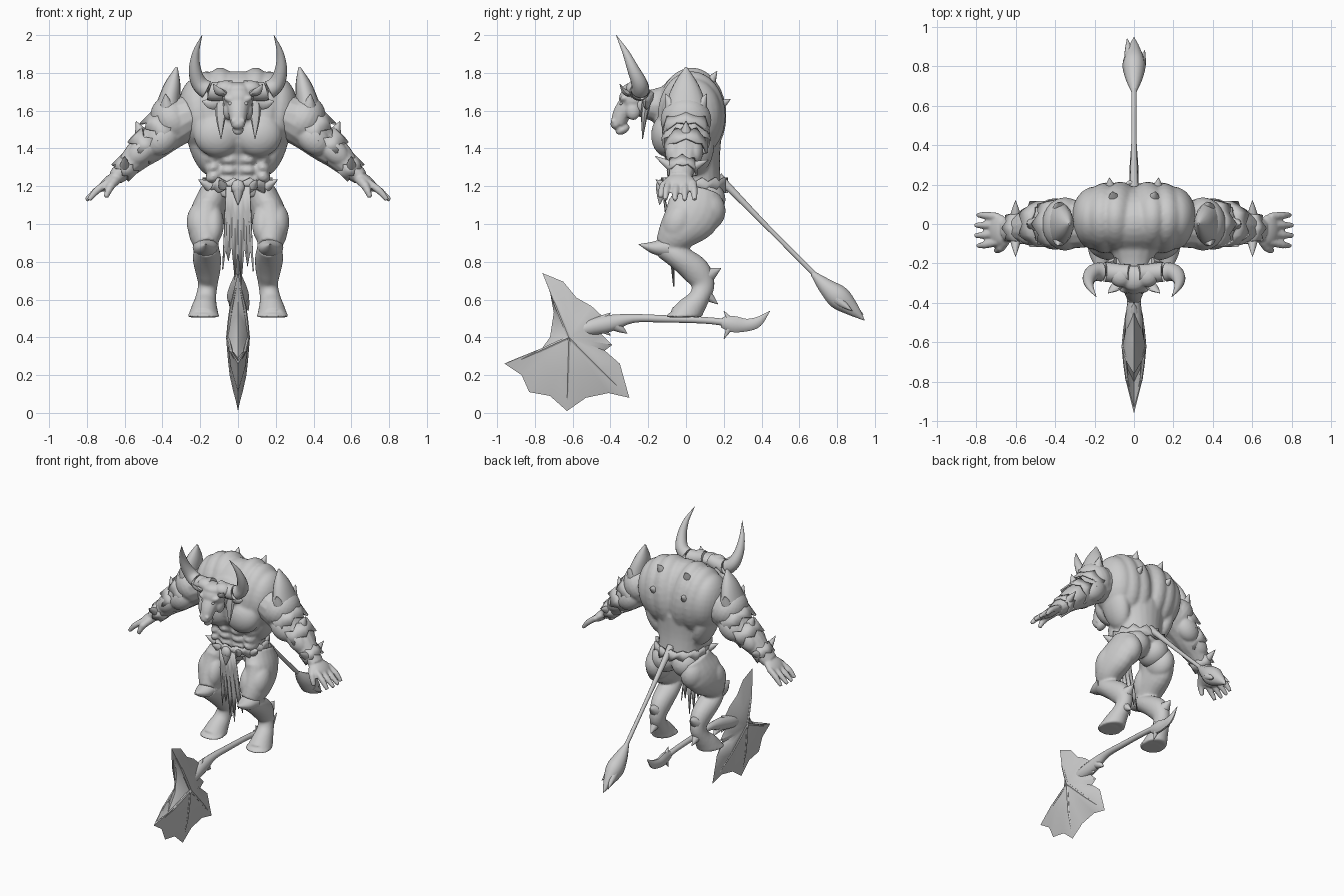
import bpy, bmesh, math
from mathutils import Vector, Matrix, Euler

cube = bpy.data.objects.get("Cube")
if cube:
    bpy.data.objects.remove(cube, do_unlink=True)
grey = bpy.data.materials.new("stone grey")
grey.use_nodes = True
grey.diffuse_color = grey.node_tree.nodes["Principled BSDF"].inputs["Base Color"].default_value = (.6, .6, .6, 1)

# Ellipsoid with the given half sizes
def ball(mesh, place, size, turn=(0, 0, 0)):
    matrix = Matrix.LocRotScale(Vector(place), Euler(turn), Vector(size))
    bmesh.ops.create_uvsphere(mesh, u_segments=24, v_segments=16, radius=1, matrix=matrix)

# Ellipsoid and its mirror image
def twins(mesh, place, size, turn=(0, 0, 0)):
    for side in (1, -1):
        ball(mesh, (side * place[0], place[1], place[2]), size, (turn[0], side * turn[1], side * turn[2]))

# Rounded rings lofted along a smoothed path of x, y, z, radius, second radius
def tube(mesh, path, sides=14, steps=4):
    keys = [Vector(key if len(key) == 5 else (*key, key[-1])) for key in path]
    keys = [keys[0] * 2 - keys[1]] + keys + [keys[-1] * 2 - keys[-2]]
    points = []
    for before, start, end, after in zip(keys, keys[1:], keys[2:], keys[3:]):
        for t in (step / steps for step in range(steps)):
            points.append(start + (end - before) * (t / 2) + (before * 2 - start * 5 + end * 4 - after) * (t * t / 2)
                          + (start * 3 - before - end * 3 + after) * (t ** 3 / 2))
    points.append(keys[-2])
    rings = []
    for index, point in enumerate(points):
        along = Vector((points[min(index + 1, len(points) - 1)] - points[max(index - 1, 0)])[:3]).normalized()
        guide = Vector((1, 0, 0)) if abs(along.x) < .9 else Vector((0, 0, 1))
        across = (guide - along * guide.dot(along)).normalized() * max(point[3], .001)
        other = along.cross(across.normalized()) * max(point[4], .001)
        angles = [math.tau * corner / sides for corner in range(sides)]
        rings.append([mesh.verts.new(Vector(point[:3]) + across * math.cos(a) + other * math.sin(a)) for a in angles])
    for low, high in zip(rings, rings[1:]):
        for corner in range(sides):
            mesh.faces.new((low[corner - 1], low[corner], high[corner], high[corner - 1]))
    mesh.faces.new(rings[0])
    mesh.faces.new(rings[-1])

# Slightly swollen thorn
def spike(mesh, base, tip, radius):
    middle = Vector(base).lerp(Vector(tip), .45)
    tube(mesh, [(*base, radius), (*middle, radius * .65), (*tip, .001)], sides=10, steps=2)

# Band with jagged rims
def crown(mesh, place, turn, width, depth, height, teeth, jag):
    matrix = Matrix.LocRotScale(Vector(place), Euler((0, turn, 0)), None)
    rows = []
    for sign in (-1, 1):
        rows.append([])
        for index in range(teeth * 2):
            angle, tooth = math.pi * index / teeth, index % 2
            flare = 1 + tooth * .1
            rows[-1].append(mesh.verts.new(matrix @ Vector((
                width * flare * math.cos(angle), depth * flare * math.sin(angle), sign * (height + jag * tooth)))))
    for index in range(teeth * 2):
        mesh.faces.new((rows[0][index - 1], rows[0][index], rows[1][index], rows[1][index - 1]))

# Finished object, optionally fused into one skin or thickened
def make(name, mesh, blend=0, thick=0):
    bmesh.ops.recalc_face_normals(mesh, faces=mesh.faces)
    data = bpy.data.meshes.new(name)
    mesh.to_mesh(data)
    data.materials.append(grey)
    part = bpy.data.objects.new(name, data)
    bpy.context.collection.objects.link(part)
    bpy.ops.object.select_all(action="DESELECT")
    part.select_set(True)
    bpy.context.view_layer.objects.active = part
    bpy.ops.object.shade_smooth_by_angle(angle=math.radians(40))
    if blend:
        fuse = part.modifiers.new("fuse", "REMESH")
        fuse.mode, fuse.voxel_size, fuse.use_smooth_shade = "VOXEL", blend, True
        relax = part.modifiers.new("relax", "SMOOTH")
        relax.factor, relax.iterations = .5, 3
    if thick:
        part.modifiers.new("thickness", "SOLIDIFY").thickness = thick

# Left part and its mirrored right part
def make_pair(name, mesh, blend=0, thick=0):
    make("left_" + name, mesh, blend, thick)
    bmesh.ops.scale(mesh, vec=(-1, 1, 1), verts=mesh.verts)
    make("right_" + name, mesh, blend, thick)

# Torso: rib cage, back lobes, chest, stomach and hips
torso = bmesh.new()
ball(torso, (0, .01, 1.56), (.25, .18, .25))
tube(torso, [(0, .03, 1.45, .2, .16), (0, .05, 1.3, .16, .13), (0, .06, 1.15, .15, .13)], sides=24)
for across, reach, height in ((.07, .185, .255), (.145, .18, .235), (.2, .16, .2)):
    twins(torso, (across, .03, 1.575), (.115, reach, height), (0, .12, 0))
twins(torso, (.11, -.1, 1.47), (.125, .085, .115), (0, -.2, 0))
twins(torso, (.19, .04, 1.42), (.07, .11, .17), (0, .3, 0))
for row in range(3):
    twins(torso, (.05, -.07 + row * .01, 1.34 - row * .055), (.05, .045, .03))
    twins(torso, (.13, -.03, 1.35 - row * .05), (.045, .07, .035), (0, .5, 0))
twins(torso, (.08, .1, 1.13), (.1, .11, .1))
tube(torso, [(0, -.06, 1.63, .15, .12), (0, -.18, 1.63, .1, .085), (0, -.28, 1.64, .065, .06)])
make("torso", torso, blend=.011)

back_thorns = bmesh.new()
spike(back_thorns, (.1, .12, 1.74), (.11, .165, 1.81), .035)
spike(back_thorns, (.12, .18, 1.63), (.125, .235, 1.66), .03)
make_pair("back_thorns", back_thorns)

# Head: skull, long muzzle, brow, mane, ears and horns
head = bmesh.new()
ball(head, (0, -.28, 1.66), (.08, .075, .075))
tube(head, [(0, -.28, 1.66, .07, .06), (0, -.335, 1.59, .052, .05), (0, -.36, 1.53, .04, .04)])
ball(head, (0, -.37, 1.53), (.038, .03, .03))
ball(head, (0, -.335, 1.5), (.03, .04, .024), (.5, 0, 0))
twins(head, (.022, -.385, 1.545), (.016, .014, .014))
twins(head, (.045, -.325, 1.66), (.035, .025, .018), (0, -.4, 0))
twins(head, (.05, -.28, 1.6), (.03, .04, .05))
ball(head, (0, -.275, 1.71), (.07, .065, .04))
twins(head, (.065, -.265, 1.715), (.06, .055, .045))
make("head", head, blend=.007)

eye = bmesh.new()
ball(eye, (.04, -.343, 1.637), (.014, .009, .009), (0, -.3, 0))
make_pair("eye", eye)

mane = bmesh.new()
tube(mane, [(.07, -.2, 1.68, .05, .03), (.09, -.22, 1.58, .03, .018), (.09, -.23, 1.45, .002)], sides=8)
tube(mane, [(.08, -.2, 1.67, .05, .03), (.14, -.21, 1.64, .035, .018), (.19, -.215, 1.65, .002)], sides=8)
make_pair("mane_tuft", mane)

ear = bmesh.new()
tube(ear, [(.06, -.29, 1.69, .02), (.1, -.325, 1.7, .025, .014), (.13, -.35, 1.74, .002)], sides=8)
make_pair("ear", ear)

horn = bmesh.new()
tube(horn, [(.02, -.25, 1.72, .045), (.08, -.25, 1.705, .05), (.15, -.243, 1.705, .05), (.205, -.247, 1.745, .043),
            (.228, -.28, 1.82, .032), (.222, -.32, 1.91, .018), (.19, -.37, 2, .001)])
make_pair("horn", horn)

# Arms: shoulder, upper arm, forearm and open hand
arm = bmesh.new()
tube(arm, [(.24, 0, 1.58, .11, .12), (.34, 0, 1.53, .125, .125), (.44, 0, 1.43, .092, .1),
           (.52, -.01, 1.37, .08, .09), (.59, -.02, 1.3, .06, .07), (.65, -.03, 1.245, .042, .06)])
ball(arm, (.35, 0, 1.55), (.11, .135, .13), (0, .5, 0))
for y in (-.06, .06):
    ball(arm, (.4, y, 1.45), (.1, .07, .078), (0, .75, 0))
    ball(arm, (.51, y * .85 - .01, 1.385), (.09, .05, .06), (0, .75, 0))
ball(arm, (.685, -.03, 1.22), (.065, .08, .032), (0, .75, 0))
for finger in range(4):
    y = finger * .047 - .1
    reach = .805 if 0 < finger < 3 else .79
    tube(arm, [(.69, y * .9, 1.22, .02), (.75, y * 1.05, 1.175, .0195), (reach, y * 1.1, 1.127, .012)], steps=2)
tube(arm, [(.64, -.06, 1.24, .028), (.675, -.12, 1.2, .023), (.7, -.135, 1.14, .013)], steps=2)
make_pair("arm", arm, blend=.007)

shoulder_plate = bmesh.new()
tube(shoulder_plate, [(.38, 0, 1.55, .08, .12), (.365, 0, 1.65, .06, .1), (.345, 0, 1.74, .042, .065),
                      (.325, 0, 1.83, .006)], sides=16)
spike(shoulder_plate, (.49, 0, 1.43), (.54, 0, 1.545), .055)
for side in (1, -1):
    spike(shoulder_plate, (.37, side * .05, 1.57), (.385, side * .11, 1.69), .06)
make_pair("shoulder_plate", shoulder_plate)

slope = math.radians(135)
cuffs = bmesh.new()
crown(cuffs, (.405, 0, 1.495), slope, .1, .118, .025, 7, .03)
crown(cuffs, (.49, 0, 1.415), slope, .085, .105, .025, 6, .03)
crown(cuffs, (.595, -.02, 1.295), slope, .062, .076, .02, 7, .02)
make_pair("arm_cuffs", cuffs, thick=.012)

bracer_thorns = bmesh.new()
spike(bracer_thorns, (.6, -.07, 1.3), (.6, -.165, 1.36), .03)
spike(bracer_thorns, (.6, .03, 1.3), (.6, .12, 1.34), .03)
make_pair("bracer_thorns", bracer_thorns)

# Legs: heavy thigh, backward hock and flat hoof
leg = bmesh.new()
tube(leg, [(.12, .07, 1.17, .08, .12), (.16, .04, 1.06, .09, .15), (.175, -.04, .96, .088, .11),
           (.165, -.1, .88, .06, .07)], sides=20)
ball(leg, (.2, -.04, 1.01), (.072, .08, .11), (-.4, 0, 0))
ball(leg, (.13, -.06, 1), (.055, .07, .11), (-.4, 0, 0))
ball(leg, (.14, .1, 1.07), (.085, .11, .11))
tube(leg, [(.165, -.12, .88, .06, .06), (.165, -.04, .825, .075, .065), (.16, .05, .755, .067, .075),
           (.16, .09, .68, .052, .062), (.17, .07, .61, .055, .055), (.178, .025, .55, .07, .073),
           (.182, -.01, .5, .085, .085)], sides=20)
ball(leg, (.182, -.035, .51), (.084, .085, .04), (.3, 0, 0))
for vert in leg.verts:
    vert.co.z = max(vert.co.z, .506)
make_pair("leg", leg, blend=.009)

leg_thorns = bmesh.new()
tube(leg_thorns, [(.17, -.09, .875, .07, .06), (.17, -.17, .875, .05, .035), (.17, -.25, .892, .002)])
spike(leg_thorns, (.16, .1, .72), (.16, .185, .765), .05)
spike(leg_thorns, (.165, .09, .64), (.165, .17, .575), .04)
make_pair("leg_thorns", leg_thorns)

# Belt, buckle and torn cloth
belt = bmesh.new()
crown(belt, (0, .045, 1.205), 0, .172, .162, .018, 13, .022)
make("belt", belt, thick=.02)

buckle = bmesh.new()
ball(buckle, (0, -.135, 1.195), (.035, .025, .04))
for side in (1, -1):
    spike(buckle, (side * .15, -.04, 1.2), (side * .21, -.07, 1.235), .03)
    spike(buckle, (side * .08, -.11, 1.2), (side * .1, -.16, 1.235), .025)
spike(buckle, (0, -.13, 1.18), (0, -.14, 1.1), .03)
make("buckle", buckle)

cloth = bmesh.new()
columns = []
for index, hem in enumerate((.76, .86, .8, .88, .7, .85, .67, .87, .77, .86, .75)):
    x = (index / 5 - 1) * .08
    columns.append([cloth.verts.new((x * (.8 + drop * .25), -.12 + .06 * drop, 1.2 + (hem - 1.2) * drop))
                    for drop in (0, .33, .66, 1)])
for left, right in zip(columns, columns[1:]):
    for row in range(3):
        cloth.faces.new((left[row], right[row], right[row + 1], left[row + 1]))
make("loincloth", cloth, thick=.008)

# Tail with a pointed tuft
tail = bmesh.new()
tube(tail, [(0, .17, 1.25, .026), (0, .24, 1.18, .02), (0, .45, .965, .013), (0, .7, .715, .014)])
tube(tail, [(0, .67, .74, .014), (0, .74, .67, .045, .045), (0, .81, .61, .058, .065),
            (0, .88, .55, .035, .04), (0, .945, .49, .002)], sides=10)
spike(tail, (-.02, .84, .6), (-.035, .94, .52), .03)
spike(tail, (.03, .8, .6), (.055, .88, .54), .03)
make("tail", tail)

# Axe: bone shaft, hooked pommel and a webbed, ribbed blade
shaft = bmesh.new()
tube(shaft, [(0, .24, .475, .02), (0, .1, .49, .018), (0, -.12, .498, .02), (0, -.28, .5, .024),
             (0, -.4, .475, .035, .045), (0, -.52, .45, .045), (0, -.62, .42, .03)])
tube(shaft, [(0, .19, .48, .02, .03), (0, .25, .47, .024, .045), (0, .32, .465, .02, .035), (0, .38, .482, .015, .028),
             (0, .445, .54, .001)], sides=10)
spike(shaft, (0, .24, .47), (0, .2, .39), .022)
spike(shaft, (0, .24, .48), (0, .2, .54), .02)
for y, rise in ((-.31, .05), (-.4, .06)):
    for sign in (1, -1):
        spike(shaft, (0, y - .06, .47 + sign * .01), (0, y, .47 + sign * rise), .03)
make("axe_shaft", shaft)

blade = bmesh.new()
outline = ((-.76, .74), (-.65, .695), (-.58, .61), (-.5, .565), (-.43, .5), (-.45, .42), (-.39, .36), (-.43, .33),
           (-.35, .26), (-.3, .08), (-.41, .105), (-.53, .08), (-.63, .01), (-.72, .09), (-.83, .11), (-.87, .2),
           (-.96, .26), (-.93, .275), (-.8, .29), (-.72, .4), (-.7, .53), (-.72, .64))
rim = [blade.verts.new((0, y, z)) for y, z in outline]
for side in (1, -1):
    peak = blade.verts.new((side * .058, -.62, .4))
    inner = [blade.verts.new((side * .038, y * .55 - .28, z * .55 + .18)) for y, z in outline]
    for index in range(len(rim)):
        blade.faces.new((rim[index - 1], rim[index], inner[index], inner[index - 1]))
        blade.faces.new((inner[index - 1], inner[index], peak))
    for y, z in ((-.74, .7), (-.32, .1), (-.63, .03), (-.92, .26)):
        tube(blade, [(side * .053, -.62, .4, .01), (side * .035, y * .55 - .28, z * .55 + .18, .009),
                     (0, y, z, .002)], sides=6, steps=2)
make("axe_blade", blade)
